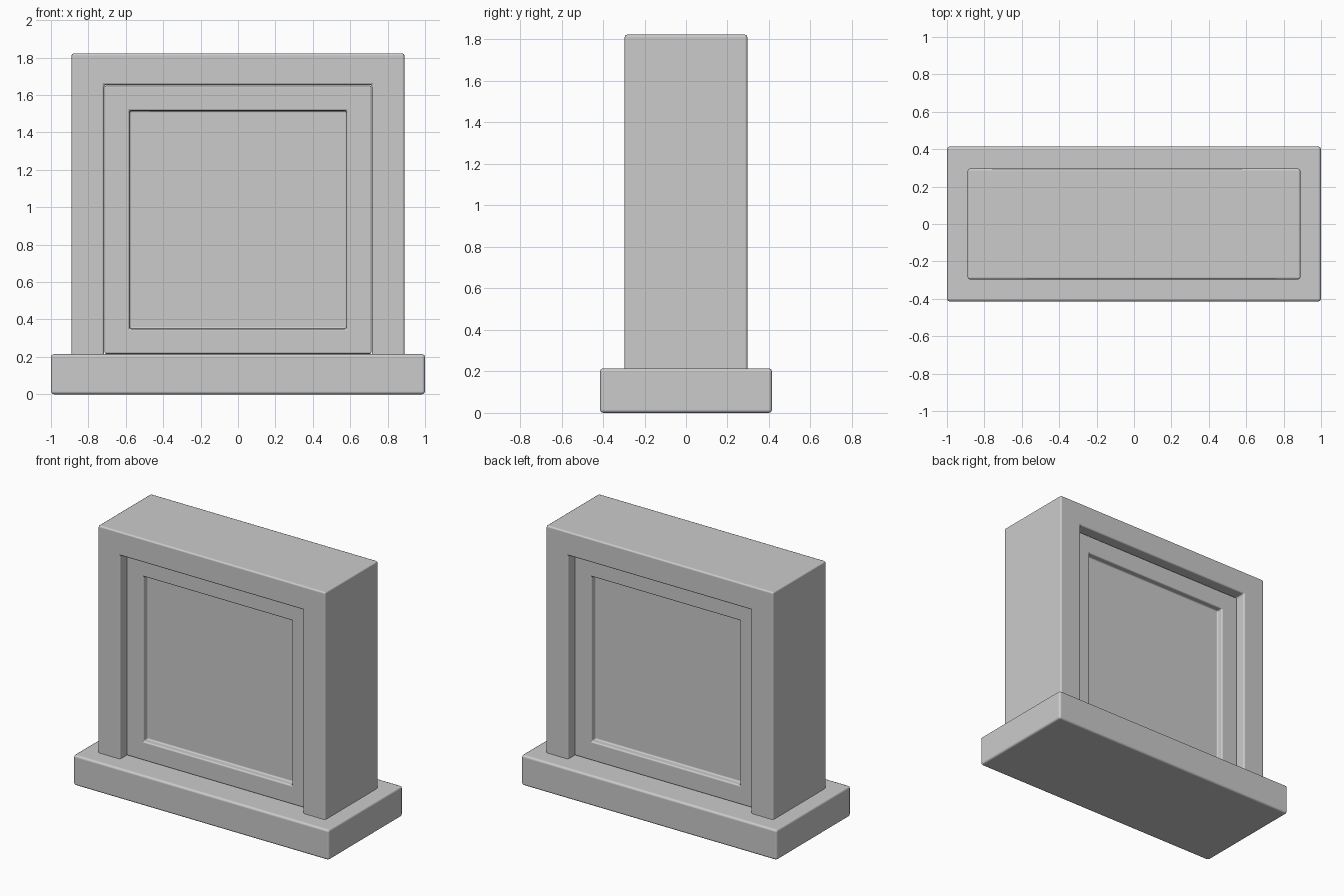
import bpy
import bmesh

cube = bpy.data.objects.get("Cube")
if cube:
    bpy.data.objects.remove(cube, do_unlink=True)

stone = bpy.data.materials.new("grey_stone")
stone.use_nodes = True
GREY = (0.6, 0.6, 0.6, 1)
stone.diffuse_color = GREY
stone.node_tree.nodes["Principled BSDF"].inputs["Base Color"].default_value = GREY


def extrude_profile(bm, profile, half_depth):
    """Extrude an x-z outline from front to back."""
    face = bm.faces.new([bm.verts.new((x, -half_depth, z)) for x, z in profile])
    result = bmesh.ops.extrude_face_region(bm, geom=[face])
    verts = [v for v in result["geom"] if isinstance(v, bmesh.types.BMVert)]
    bmesh.ops.translate(bm, verts=verts, vec=(0, 2 * half_depth, 0))
    bmesh.ops.recalc_face_normals(bm, faces=bm.faces)


def rectangle(half_width, bottom, top):
    return [(-half_width, bottom), (half_width, bottom), (half_width, top), (-half_width, top)]


def finish(name, bm, bevel):
    mesh = bpy.data.meshes.new(name)
    bm.to_mesh(mesh)
    bm.free()
    mesh.materials.append(stone)
    mesh.shade_smooth()
    obj = bpy.data.objects.new(name, mesh)
    bpy.context.collection.objects.link(obj)
    mod = obj.modifiers.new("soft_edges", "BEVEL")
    mod.width = bevel
    mod.segments = 2
    mod.limit_method = "ANGLE"
    mod.harden_normals = True


# Base plinth
bm = bmesh.new()
extrude_profile(bm, rectangle(1, 0, 0.215), 0.415)
finish("base_plinth", bm, 0.016)

# Square-headed surround: two posts and a lintel in one piece
bm = bmesh.new()
outer, inner, lintel, top, foot = 0.89, 0.716, 1.654, 1.823, 0.2
extrude_profile(bm, [(-outer, foot), (-inner, foot), (-inner, lintel), (inner, lintel),
                     (inner, foot), (outer, foot), (outer, top), (-outer, top)], 0.296)
finish("surround", bm, 0.012)

# Inner panel, with a sunken field on the front and the back
bm = bmesh.new()
extrude_profile(bm, rectangle(0.714, 0.216, 1.65), 0.228)
for face in [f for f in bm.faces if abs(f.normal.y) > 0.9]:
    bmesh.ops.inset_individual(bm, faces=[face], thickness=0.134, use_even_offset=True)
    direction = face.normal.copy()
    walls = bmesh.ops.extrude_discrete_faces(bm, faces=[face])["faces"]
    bmesh.ops.translate(bm, verts=walls[0].verts, vec=direction * -0.045)
bmesh.ops.recalc_face_normals(bm, faces=bm.faces)
finish("inner_panel", bm, 0.01)
